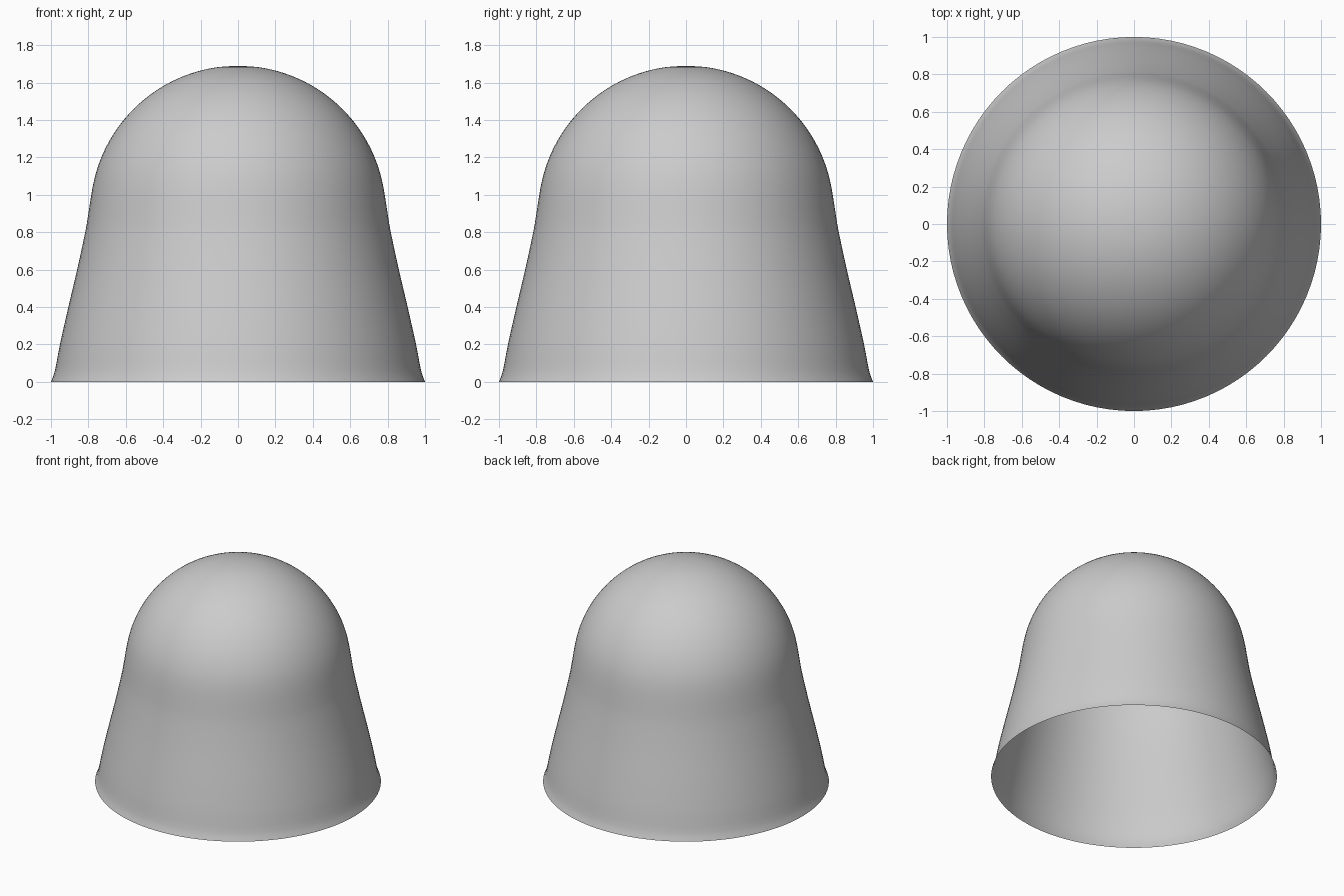
import bpy, bmesh
from math import sin, cos, pi, radians
from mathutils import Vector

if "Cube" in bpy.data.objects:
    bpy.data.objects.remove(bpy.data.objects["Cube"])

SEGMENTS = 96
DOME_R, DOME_Z = 0.79, 0.90


def catmull(points, steps):
    """Smooth curve through the given points."""
    pts = [2 * points[0] - points[1]] + points + [2 * points[-1] - points[-2]]
    out = []
    for a, b, c, d in zip(pts, pts[1:], pts[2:], pts[3:]):
        for i in range(steps):
            t = i / steps
            out.append(0.5 * (2 * b + (c - a) * t + (2 * a - 5 * b + 4 * c - d) * t * t
                              + (3 * b - a - 3 * c + d) * t ** 3))
    return out + [points[-1]]


# Profile: flared skirt rising into a round dome
skirt = [(1.0, 0), (0.979, 0.06), (0.952, 0.2), (0.907, 0.4), (0.86, 0.6),
         (0.817, 0.8), (0.80, 0.9)]
dome = [(DOME_R * cos(radians(a)), DOME_Z + DOME_R * sin(radians(a)))
        for a in range(10, 90, 8)]
profile = catmull([Vector(p) for p in skirt + dome + [(0, DOME_Z + DOME_R)]], 3)

# Open-bottomed shell, revolved around z
bm = bmesh.new()
rings = [[bm.verts.new((p.x * cos(2 * pi * i / SEGMENTS), p.x * sin(2 * pi * i / SEGMENTS), p.y))
          for i in range(SEGMENTS)] for p in profile[:-1]]
tip = bm.verts.new((0, 0, profile[-1].y))
for low, high in zip(rings, rings[1:]):
    for i in range(SEGMENTS):
        j = (i + 1) % SEGMENTS
        bm.faces.new((low[i], low[j], high[j], high[i]))
for i in range(SEGMENTS):
    bm.faces.new((rings[-1][i], rings[-1][(i + 1) % SEGMENTS], tip))
for face in bm.faces:
    face.smooth = True

mesh = bpy.data.meshes.new("domed_shell")
bm.to_mesh(mesh)
bm.free()
bpy.context.collection.objects.link(bpy.data.objects.new("domed_shell", mesh))
